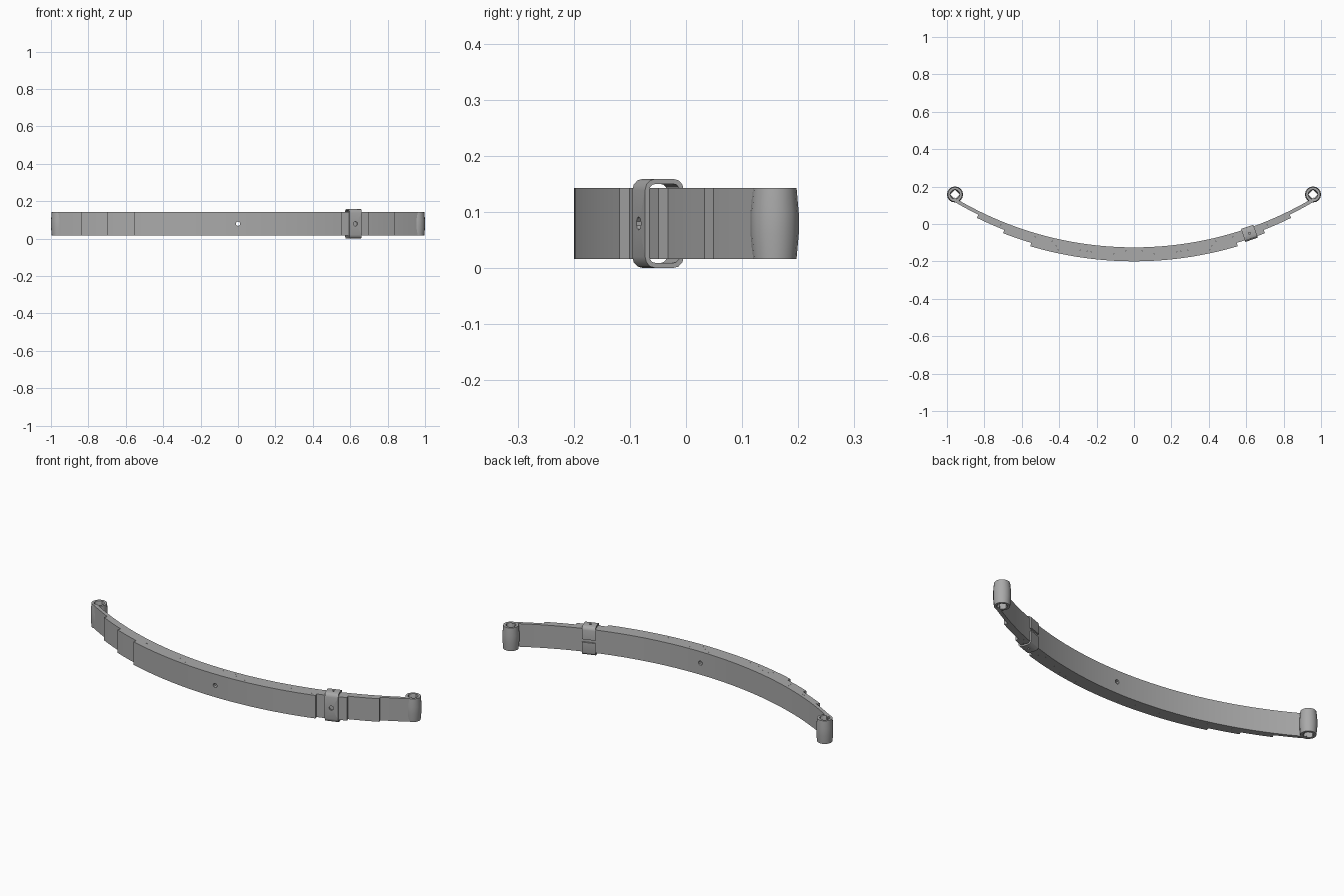
import bpy, bmesh, math
from mathutils import Matrix, Vector

if "Cube" in bpy.data.objects:
    bpy.data.objects.remove(bpy.data.objects["Cube"])

R_IN, CY = 1.87, 1.745          # inner arc radius and arc centre y
T = 0.0186                      # leaf thickness
Z0, Z1 = 0.016, 0.143           # leaf edges

steel = bpy.data.materials.new("steel_grey")
steel.diffuse_color = (0.40, 0.40, 0.40, 1)
steel.use_nodes = True
steel.node_tree.nodes["Principled BSDF"].inputs["Base Color"].default_value = steel.diffuse_color


def finish(name, bm, smooth=True):
    bmesh.ops.recalc_face_normals(bm, faces=bm.faces)
    me = bpy.data.meshes.new(name)
    bm.to_mesh(me)
    bm.free()
    ob = bpy.data.objects.new(name, me)
    bpy.context.collection.objects.link(ob)
    me.materials.append(steel)
    if smooth:
        bpy.ops.object.select_all(action='DESELECT')
        ob.select_set(True)
        bpy.context.view_layer.objects.active = ob
        bpy.ops.object.shade_smooth_by_angle(angle=math.radians(30))
    return ob


def loft(bm, rings, closed):
    """Skin a list of equal point rings; closed joins last to first."""
    vs = [[bm.verts.new(p) for p in r] for r in rings]
    n = len(vs[0])
    for i in range(len(vs) if closed else len(vs) - 1):
        a, b = vs[i], vs[(i + 1) % len(vs)]
        for j in range(n):
            k = (j + 1) % n
            bm.faces.new((a[j], a[k], b[k], b[j]))
    if not closed:
        bm.faces.new(vs[0])
        bm.faces.new(vs[-1])


# Hidden cutter for the centre bolt hole
bm = bmesh.new()
bmesh.ops.create_cone(bm, cap_ends=True, segments=8, radius1=0.012, radius2=0.012, depth=0.4,
                      matrix=Matrix.Translation((0, -0.16, 0.08)) @ Matrix.Rotation(math.pi / 2, 4, 'X'))
bolt_cutter = finish("bolt_hole_cutter", bm, False)
bolt_cutter.hide_render = True
bolt_cutter.display_type = 'WIRE'

# Stacked leaves, each shorter than the one above
for i, half in enumerate((0.972, 0.84, 0.70, 0.555)):
    ri, ro = R_IN + i * T, R_IN + (i + 1) * T
    a1 = math.asin(half / ro)
    rings = []
    for s in range(41):
        a = a1 * (s / 20 - 1)
        rings.append([(r * math.sin(a), CY - r * math.cos(a), z)
                      for r, z in ((ri, Z0), (ro, Z0), (ro, Z1), (ri, Z1))])
    bm = bmesh.new()
    loft(bm, rings, False)
    leaf = finish(f"leaf_{i + 1}", bm)
    mod = leaf.modifiers.new("bolt_hole", 'BOOLEAN')
    mod.operation = 'DIFFERENCE'
    mod.solver = 'EXACT'
    mod.object = bolt_cutter

# Barrel-shaped eyes with a squarish bore at both ends of the main leaf
N = 16
H = Z1 - Z0
PROFILE = ((0.039, 0, 0), (0.043, 0.35, 0), (0.043, 0.65, 0), (0.039, 1, 0),
           (0.026, 1, 0), (0.025, 0.8, 1), (0.025, 0.2, 1), (0.026, 0, 0))
for side, label in ((-1, "left"), (1, "right")):
    rings = []
    for r, h, square in PROFILE:
        ring = []
        for j in range(N):
            a = 2 * math.pi * j / N
            k = 1 / (abs(math.cos(a)) + abs(math.sin(a))) if square else 1
            ring.append((side * 0.957 + r * k * math.cos(a), 0.158 + r * k * math.sin(a), Z0 + h * H))
        rings.append(ring)
    bm = bmesh.new()
    loft(bm, rings, True)
    finish(f"eye_{label}", bm)


# Rebound clip: rounded strap bent around three leaves, split on the inner side
def rounded(d, z, rad):
    """Open outline (depth, height) starting and ending at the split."""
    pts = [(d, 0.008)]
    for cx, cz, start in ((1, 1, 0), (-1, 1, 90), (-1, -1, 180), (1, -1, 270)):
        for s in range(4):
            a = math.radians(start + 30 * s)
            pts.append((cx * (d - rad) + rad * math.cos(a), cz * (z - rad) + rad * math.sin(a)))
    return pts + [(d, -0.008)]


A = math.asin(0.617 / (R_IN + 1.5 * T))
rad_mid = R_IN + 1.5 * T
place = Matrix.Translation((rad_mid * math.sin(A), CY - rad_mid * math.cos(A), 0.0795)) @ Matrix.Rotation(A, 4, 'Z')
outer, inner = rounded(0.0365, 0.0795, 0.02), rounded(0.0285, 0.0705, 0.012)
rings = [[place @ Vector((x, p[0], p[1])) for x, p in ((-0.035, o), (0.035, o), (0.035, n), (-0.035, n))]
         for o, n in zip(outer, inner)]
bm = bmesh.new()
loft(bm, rings, False)
clip = finish("rebound_clip", bm)

# Holes through the clip's outer face and its two sides
bm = bmesh.new()
for rot, off, r in ((Matrix.Rotation(math.pi / 2, 4, 'X'), (0, -0.0365, 0), 0.012),
                    (Matrix(), (0, 0, 0.075), 0.006), (Matrix(), (0, 0, -0.075), 0.006)):
    bmesh.ops.create_cone(bm, cap_ends=True, segments=10, radius1=r, radius2=r, depth=0.03,
                          matrix=place @ Matrix.Translation(off) @ rot)
clip_cutter = finish("clip_hole_cutter", bm, False)
clip_cutter.hide_render = True
clip_cutter.display_type = 'WIRE'
mod = clip.modifiers.new("holes", 'BOOLEAN')
mod.operation = 'DIFFERENCE'
mod.solver = 'EXACT'
mod.object = clip_cutter
